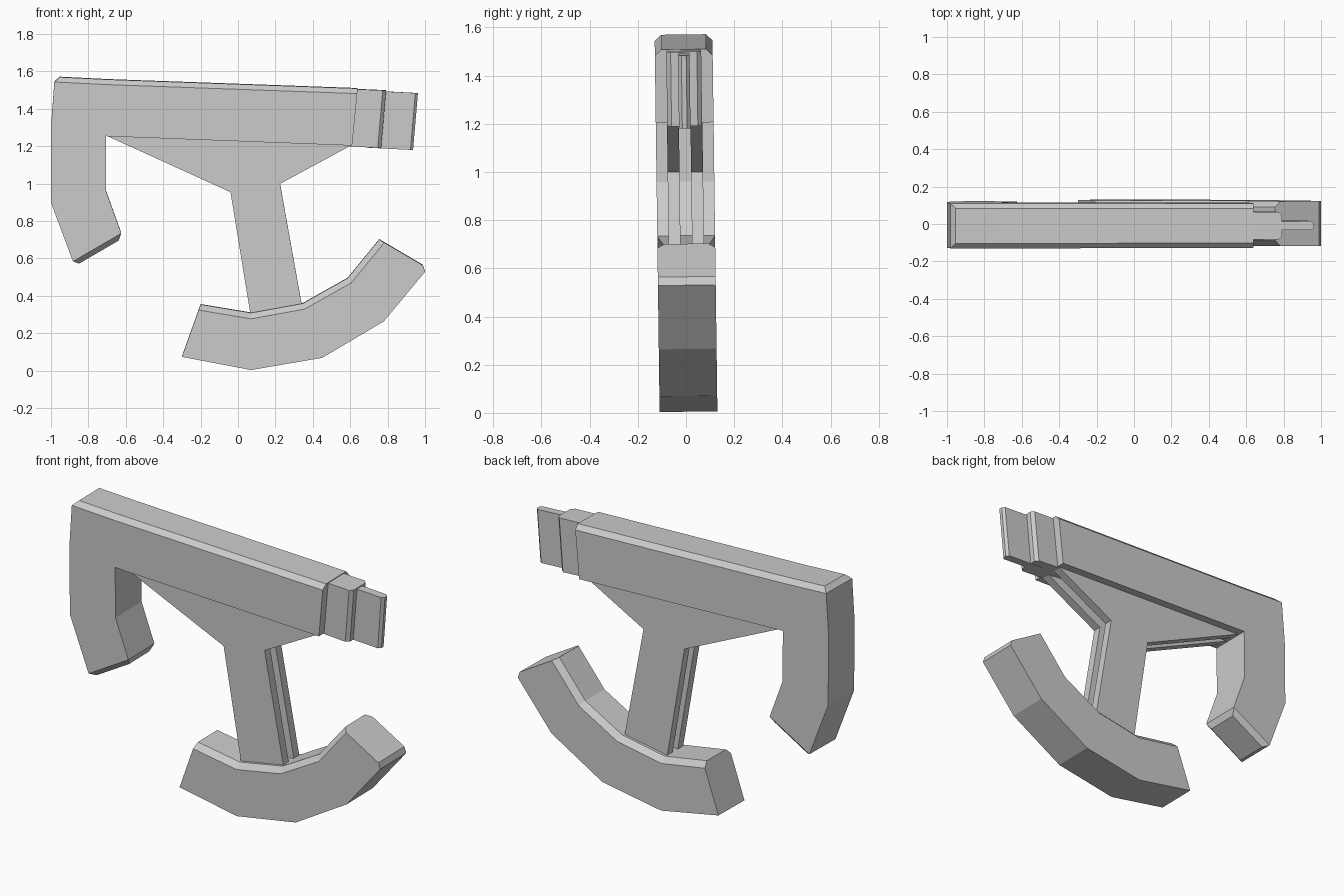
import bpy, bmesh, math
from mathutils import Matrix

cube = bpy.data.objects.get("Cube")
if cube:
    bpy.data.objects.remove(cube, do_unlink=True)

# Single flat colour
grey = bpy.data.materials.new("plain_grey")
grey.use_nodes = True
colour = (0.6, 0.6, 0.6, 1)
grey.diffuse_color = colour
grey.node_tree.nodes["Principled BSDF"].inputs["Base Color"].default_value = colour

# The whole model leans very slightly toward the front
LEAN = Matrix.Translation((0, 0.0105, 0)) @ Matrix.Rotation(0.0133, 4, 'X')
HALF = 0.12


def slab(name, profile, y0, y1, rims=(), corners=(), size=0.03):
    """Extrude an xz profile; chamfer the rims of chosen segments and chosen corners."""
    bm = bmesh.new()
    front = [bm.verts.new((x, y0, z)) for x, z in profile]
    back = [bm.verts.new((x, y1, z)) for x, z in profile]
    n = len(profile)
    bm.faces.new(front)
    bm.faces.new(back[::-1])
    for i in range(n):
        j = (i + 1) % n
        bm.faces.new((front[j], front[i], back[i], back[j]))
    bmesh.ops.recalc_face_normals(bm, faces=bm.faces)
    edges = [bm.edges.get((ring[i], ring[(i + 1) % n])) for i in rims for ring in (front, back)]
    edges += [bm.edges.get((front[i], back[i])) for i in corners]
    if edges:
        bmesh.ops.bevel(bm, geom=edges, offset=size, offset_type='OFFSET',
                        segments=1, profile=0.5, affect='EDGES', clamp_overlap=True)
    bm.transform(LEAN)
    mesh = bpy.data.meshes.new(name)
    bm.to_mesh(mesh)
    bm.free()
    mesh.materials.append(grey)
    obj = bpy.data.objects.new(name, mesh)
    bpy.context.collection.objects.link(obj)
    return obj


# Top beam with the downturned hook: chamfered along the top and around the hook tip
slab("beam_and_hook",
     [(-0.98, 1.572), (-0.70, 1.558), (0.64, 1.51), (0.61, 1.205), (-0.705, 1.255),
      (-0.705, 0.96), (-0.615, 0.71), (-0.873, 0.56), (-1.0, 0.9), (-1.0, 1.3)],
     -HALF, HALF, rims=(0, 1, 6), corners=(0, 6, 7), size=0.027)

# Stepped nose on the end of the beam
slab("nose_block",
     [(0.58, 1.508), (0.792, 1.499), (0.765, 1.19), (0.56, 1.203)],
     -0.0725, 0.0725, rims=(1,), size=0.018)
slab("nose_tongue",
     [(0.70, 1.498), (0.962, 1.484), (0.936, 1.18), (0.68, 1.193)],
     -0.024, 0.024, rims=(1,), size=0.014)

# Twin stem plates, flared under the beam, with an open gap between them
STEM = [(-0.705, 1.258), (0.61, 1.208), (0.225, 1.0), (0.345, 0.33), (0.07, 0.28), (-0.04, 0.955)]
for name, side in (("front_stem_plate", -1), ("back_stem_plate", 1)):
    inner, outer = side * 0.024, side * 0.0735
    slab(name, STEM, min(inner, outer), max(inner, outer))

# Curved foot, chamfered along its upper edges
slab("curved_foot",
     [(-0.20, 0.355), (0.07, 0.31), (0.345, 0.36), (0.585, 0.495), (0.755, 0.702),
      (0.988, 0.565), (1.0, 0.53), (0.78, 0.265), (0.45, 0.07), (0.07, 0.005), (-0.30, 0.075)],
     -HALF, HALF, rims=(0, 1, 2, 3), size=0.031)
